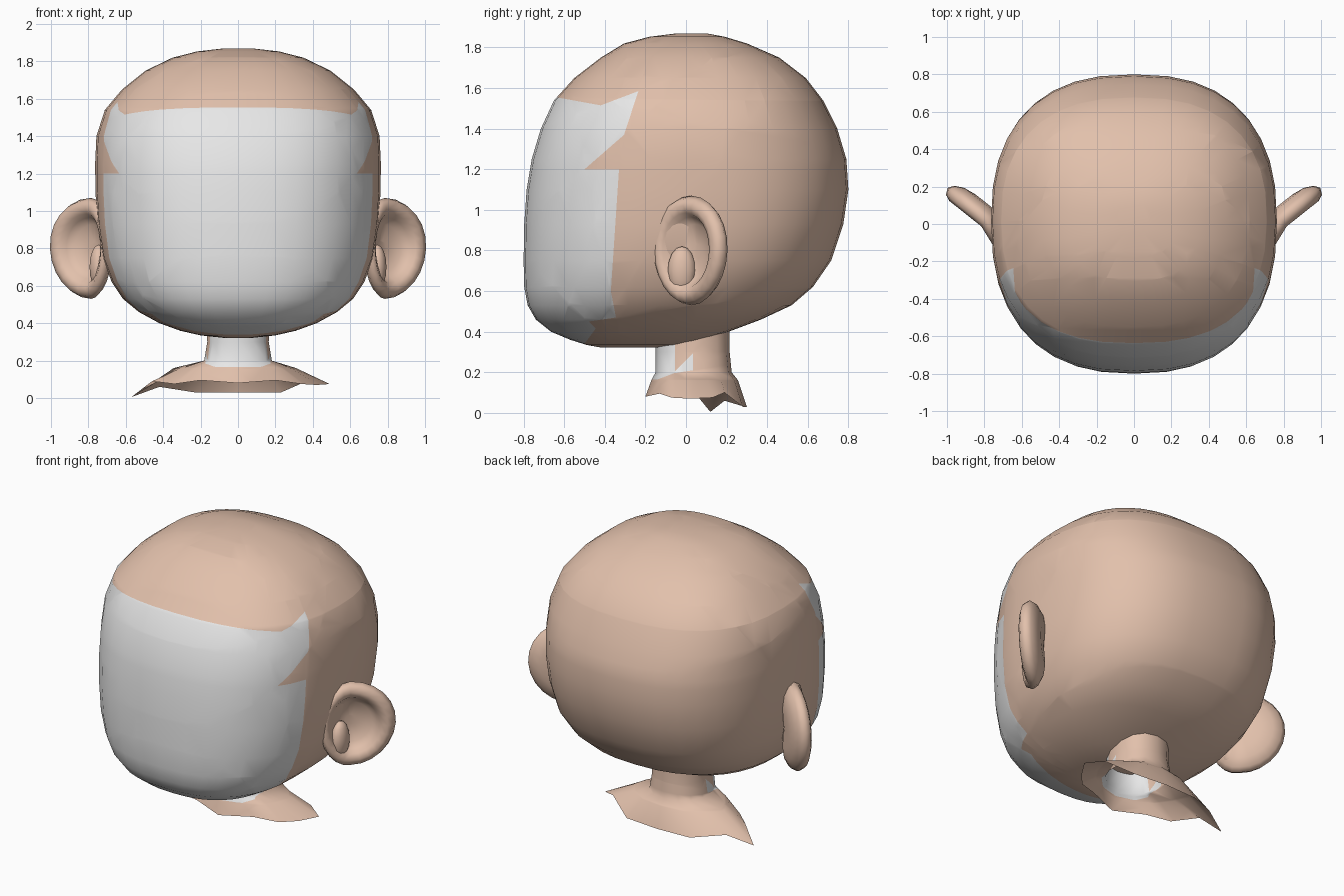
import bpy, bmesh, math
from mathutils import Vector

if "Cube" in bpy.data.objects:
    bpy.data.objects.remove(bpy.data.objects["Cube"])


def material(name, rgb):
    m = bpy.data.materials.new(name)
    m.diffuse_color = (*rgb, 1)
    m.use_nodes = True
    m.node_tree.nodes["Principled BSDF"].inputs["Base Color"].default_value = m.diffuse_color
    return m


SKIN = material("skin tan", (0.76, 0.53, 0.41))
WHITE = material("face white", (0.8, 0.8, 0.8))


def loft(rings, cap_start=False, cap_end=False):
    """Join closed rings of points into one surface."""
    bm = bmesh.new()
    loops = [[bm.verts.new(p) for p in ring] for ring in rings]
    n = len(loops[0])
    for a, b in zip(loops, loops[1:]):
        for i in range(n):
            j = (i + 1) % n
            bm.faces.new((a[i], a[j], b[j], b[i]))
    if cap_start:
        bm.faces.new(loops[0][::-1])
    if cap_end:
        bm.faces.new(loops[-1])
    return bm


def oval(z, front, back, half, n, power):
    """Squared oval at height z."""
    cy, ry = (front + back) / 2, (back - front) / 2
    pts = []
    for i in range(n):
        a = -math.pi / 2 + 2 * math.pi * i / n
        c, s = math.cos(a), math.sin(a)
        x = math.copysign(abs(c) ** (2 / power), c) if abs(c) > 1e-9 else 0
        y = math.copysign(abs(s) ** (2 / power), s) if abs(s) > 1e-9 else 0
        pts.append((half * x, cy + ry * y, z))
    return pts


def inside(y, z, poly):
    hit = False
    for (y1, z1), (y2, z2) in zip(poly, poly[1:] + poly[:1]):
        if (z1 > z) != (z2 > z) and y < y1 + (z - z1) * (y2 - y1) / (z2 - z1):
            hit = not hit
    return hit


def paint(bm, poly):
    """Cut the surface along a side-view outline and whiten what is inside."""
    for (y1, z1), (y2, z2) in zip(poly, poly[1:] + poly[:1]):
        bmesh.ops.bisect_plane(bm, geom=bm.verts[:] + bm.edges[:] + bm.faces[:], dist=1e-5,
                               plane_co=(0, y1, z1), plane_no=Vector((0, z2 - z1, y1 - y2)).normalized())
    for f in bm.faces:
        c = f.calc_center_median()
        f.material_index = int(inside(c.y, c.z, poly))


def finish(name, bm):
    bmesh.ops.recalc_face_normals(bm, faces=bm.faces[:])
    for f in bm.faces:
        f.smooth = True
    me = bpy.data.meshes.new(name)
    bm.to_mesh(me)
    bm.free()
    me.materials.append(SKIN)
    me.materials.append(WHITE)
    ob = bpy.data.objects.new(name, me)
    bpy.context.collection.objects.link(ob)
    return ob


# Head: height, front y, back y, half width
HEAD = [(.322, -.42, -.12, .08), (.335, -.49, -.01, .20), (.36, -.57, .08, .31), (.40, -.665, .21, .42),
        (.46, -.74, .37, .53), (.53, -.78, .52, .615), (.62, -.797, .625, .675), (.75, -.80, .715, .725),
        (.93, -.797, .775, .752), (1.10, -.785, .80, .762), (1.25, -.76, .79, .764), (1.40, -.715, .745, .757),
        (1.54, -.65, .675, .712), (1.65, -.55, .59, .62), (1.75, -.42, .46, .495), (1.82, -.305, .30, .35),
        (1.853, -.18, .19, .22), (1.868, -.06, .11, .09)]
head = loft([oval(z, f, b, w, 36, 2.45) for z, f, b, w in HEAD], True, True)
# Jagged hairline edge of the blank face
paint(head, [(-.95, 1.56), (-.64, 1.555), (-.42, 1.515), (-.235, 1.585), (-.305, 1.37), (-.50, 1.20),
             (-.33, 1.20), (-.37, .60), (-.345, .47), (-.48, .45), (-.445, .415), (-.53, .30), (-.95, .30)])
finish("head", head)

# Neck flaring into a ragged open hem
HEM = [(0, -.2, .08), (.2, -.13, .095), (.34, -.07, .075), (.42, .02, .07), (.49, .13, .075), (.39, .19, .10),
       (.23, .28, .03), (0, .30, .03), (-.23, .29, .03), (-.42, .19, .06), (-.57, .12, .005), (-.46, .05, .09),
       (-.34, -.07, .075), (-.2, -.13, .095)]
collar = oval(.20, -.15, .225, .185, 14, 2.3)
mid = [tuple(Vector(a).lerp(Vector(b), .42)) for a, b in zip(collar, HEM)]
mid = [(x, y, .16) for x, y, z in mid]
neck = loft([oval(.45, -.15, .215, .17, 14, 2.3), oval(.30, -.15, .215, .168, 14, 2.3), collar, mid, HEM])
paint(neck, [(-.3, .165), (-.3, .6), (-.055, .6), (-.055, .205), (.035, .295), (.035, .21), (-.06, .195), (-.14, .165)])
finish("neck", neck)

# Ears: round cupped dish with a rolled rim, angled backwards (radius, depth)
EAR = [(.04, -.055), (.13, -.06), (.20, -.05), (.25, -.025), (.27, .005), (.255, .04), (.22, .055),
       (.185, .04), (.165, .01), (.13, -.02), (.04, -.03)]
for name, side in (("ear_left", -1), ("ear_right", 1)):
    rings = []
    for r, d in EAR:
        ring = []
        for i in range(24):
            a = 2 * math.pi * i / 24
            z = r * math.sin(a)
            u = r * math.cos(a) * (1 + .2 * z)
            x = .782 + .78 * u + .62 * d + .4 * max(0, -u)
            ring.append((side * x, .03 + .62 * u - .78 * d, .80 + z))
        rings.append(ring)
    finish(name, loft(rings, True, True))
    # Small fold in front of the ear opening
    bm = bmesh.new()
    bmesh.ops.create_uvsphere(bm, u_segments=14, v_segments=8, radius=1)
    for v in bm.verts:
        v.co = (side * (.745 + .05 * v.co.x), -.02 + .07 * v.co.y, .70 + .12 * v.co.z)
    finish(name + "_fold", bm)
